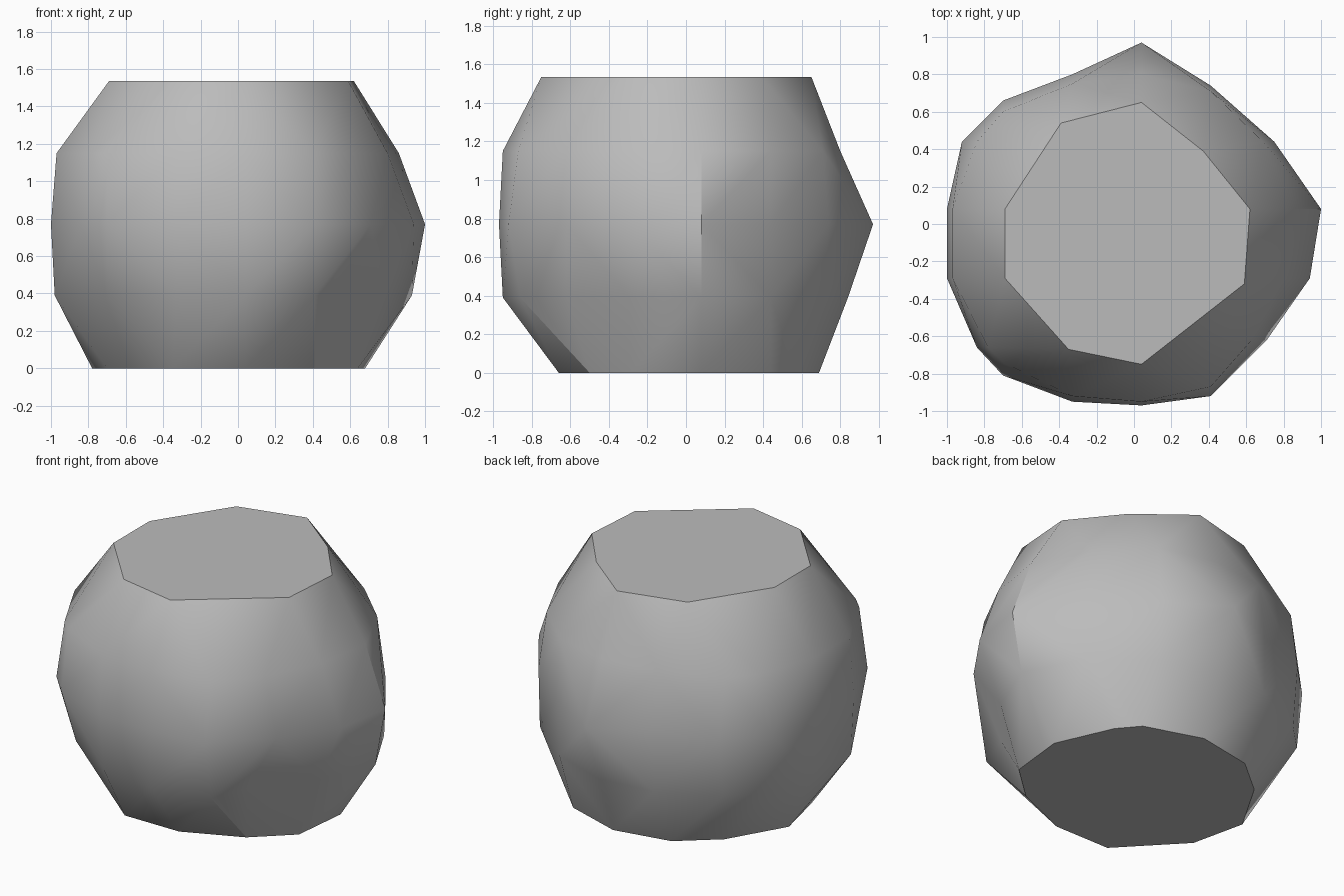
import bpy
import bmesh
from mathutils import Vector

default_cube = bpy.data.objects.get("Cube")
if default_cube:
    bpy.data.objects.remove(default_cube, do_unlink=True)


def make_material(name, colour):
    material = bpy.data.materials.new(name)
    material.use_nodes = True
    material.diffuse_color = colour
    shader = material.node_tree.nodes["Principled BSDF"]
    shader.inputs["Base Color"].default_value = colour
    shader.inputs["Roughness"].default_value = 0.8
    return material


# Each column of the stone slides along one axis while the other stays fixed
COLUMNS = [("y", .08), ("y", .44), ("x", .41), ("x", .04),
           ("x", -.33), ("x", -.7), ("y", .44), ("y", .08),
           ("y", -.29), ("y", -.66), ("x", -.7), ("x", -.33),
           ("x", .04), ("x", .41), ("y", -.62), ("y", -.29)]


def ring_from_columns(height, reaches):
    points = []
    for (fixed_axis, fixed), reach in zip(COLUMNS, reaches):
        x, y = (fixed, reach) if fixed_axis == "x" else (reach, fixed)
        points.append(Vector((x, y, height)))
    return points


def ring_from_outline(height, outline):
    return [Vector((x, y, height)) for x, y in outline]


# Flat base, three bulging levels and flat top
base_ring = ring_from_outline(0, [
    (.68, .08), (.52, .44), (.41, .57), (.04, .69), (-.33, .62), (-.57, .42),
    (-.78, .06), (-.7, -.29), (-.35, -.66), (.04, -.66), (.41, -.5), (.64, -.29)])
lower_ring = ring_from_columns(.39, [
    .93, .74, .71, .84, .8, .62, -.88, -.97,
    -.98, -.7, -.66, -.9, -.95, -.86, .5, .78])
middle_ring = ring_from_columns(.77, [
    1, .75, .74, .97, .8, .66, -.92, -1,
    -1, -.84, -.81, -.95, -.97, -.92, .71, .94])
upper_ring = ring_from_columns(1.15, [
    .86, .69, .71, .8, .75, .6, -.84, -.97,
    -.97, -.78, -.74, -.92, -.95, -.87, .63, .8])
top_ring = ring_from_outline(1.535, [
    (.62, .08), (.37, .39), (.04, .65), (-.39, .54), (-.69, .08),
    (-.69, -.29), (-.35, -.67), (.04, -.75), (.59, -.32)])


def edge_cost(a, b):
    # Prefer short edges that keep the surface bulging outward
    return (a.co - b.co).length - 3 * ((a.co + b.co) / 2).xy.length


def stitch(bm, low, high):
    i = j = 0
    while i < len(low) or j < len(high):
        a, b = low[i % len(low)], high[j % len(high)]
        next_a = low[(i + 1) % len(low)]
        next_b = high[(j + 1) % len(high)]
        step_low = j == len(high) or (
            i < len(low) and edge_cost(next_a, b) < edge_cost(a, next_b))
        if step_low:
            bm.faces.new((a, next_a, b))
            i += 1
        else:
            bm.faces.new((a, next_b, b))
            j += 1


def build_stone():
    bm = bmesh.new()
    rings = [[bm.verts.new(point) for point in ring] for ring in
             (base_ring, lower_ring, middle_ring, upper_ring, top_ring)]
    for low, high in zip(rings, rings[1:]):
        stitch(bm, low, high)
    bm.faces.new(rings[0])
    bm.faces.new(rings[-1])
    bmesh.ops.remove_doubles(bm, verts=bm.verts[:], dist=.06)
    bmesh.ops.recalc_face_normals(bm, faces=bm.faces[:])
    mesh = bpy.data.meshes.new("boulder")
    bm.to_mesh(mesh)
    bm.free()
    stone = bpy.data.objects.new("boulder", mesh)
    bpy.context.collection.objects.link(stone)
    return stone


# Boulder: one grey stone, smooth except at its sharp ridges
boulder = build_stone()
boulder.data.materials.append(make_material("stone grey", (.5, .5, .5, 1)))
bpy.ops.object.select_all(action="DESELECT")
boulder.select_set(True)
bpy.context.view_layer.objects.active = boulder
bpy.ops.object.shade_smooth_by_angle(angle=.55)
